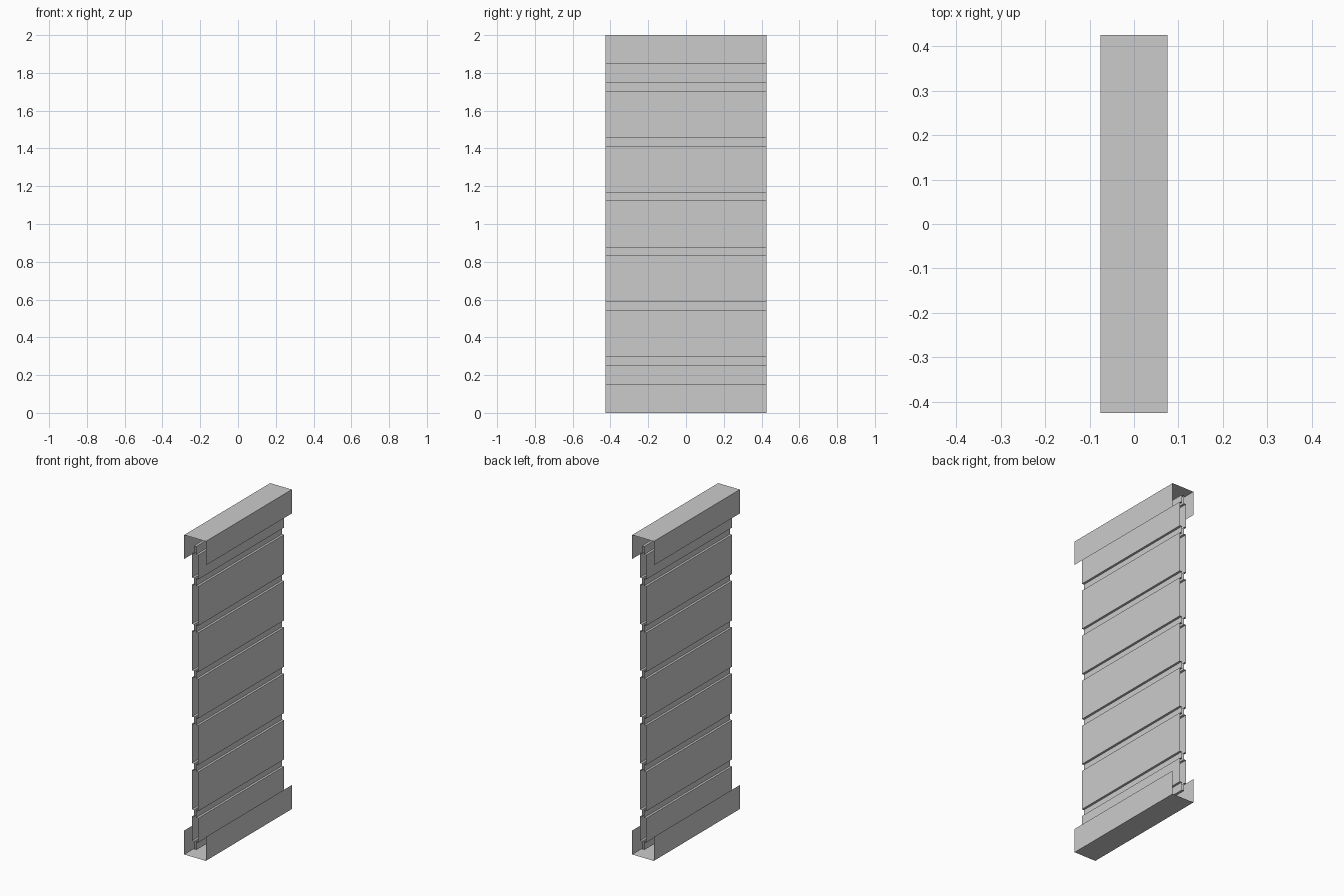
import bpy

if "Cube" in bpy.data.objects:
    bpy.data.objects.remove(bpy.data.objects["Cube"])

HALF = 0.425  # half length along y


def extrude_profile(name, pts, closed=False):
    """Sweep an x-z profile along y as a zero-thickness sheet with open ends."""
    n = len(pts)
    verts = [(x, -HALF, z) for x, z in pts] + [(x, HALF, z) for x, z in pts]
    faces = []
    for i in range(n if closed else n - 1):
        j = (i + 1) % n
        faces.append((i, j, j + n, i + n))
    mesh = bpy.data.meshes.new(name)
    mesh.from_pydata(verts, [], faces)
    obj = bpy.data.objects.new(name, mesh)
    bpy.context.collection.objects.link(obj)
    return obj


# Bottom and top U channels
w, h = 0.075, 0.15
extrude_profile("bottom_channel", [(-w, h), (-w, 0), (w, 0), (w, h)])
extrude_profile("top_channel", [(w, 2 - h), (w, 2), (-w, 2), (-w, 2 - h)])

# Grooved hollow panel: raised slats separated by narrow grooves
outer, inner = 0.022, 0.008
pitch, gap = 0.2902, 0.044
side = [(inner, 0.05), (inner, 0.10), (outer, 0.10)]
for i in range(6):
    z = 0.2525 + i * pitch
    side += [(outer, z), (inner, z), (inner, z + gap), (outer, z + gap)]
side += [(outer, 1.90), (inner, 1.90), (inner, 1.95)]
mirrored = [(-x, z) for x, z in reversed(side)]
extrude_profile("grooved_panel", side + mirrored, closed=True)
